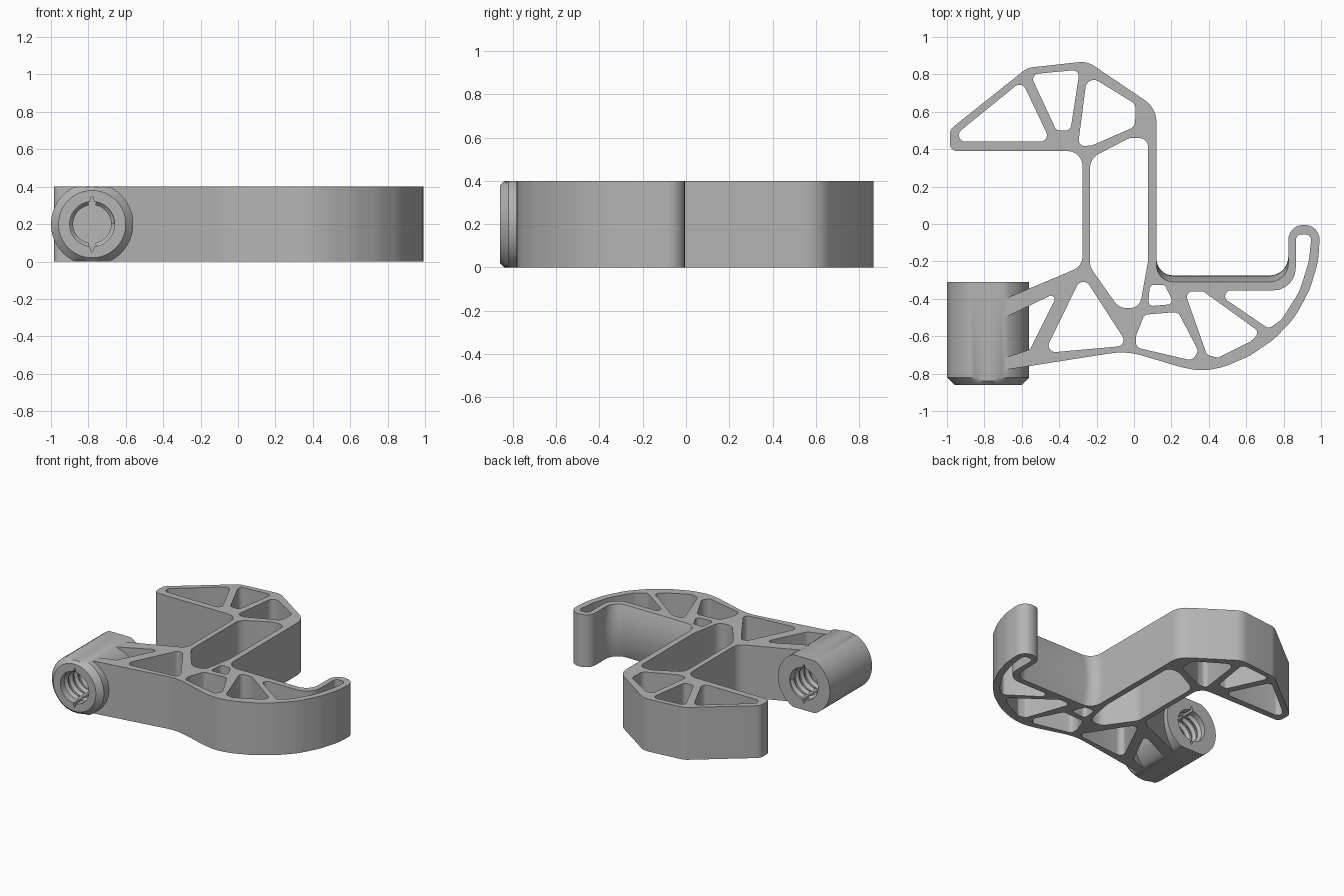
import bpy, bmesh, math
from mathutils import Vector, Matrix

cube = bpy.data.objects.get("Cube")
if cube:
    bpy.data.objects.remove(cube)

H = 0.4                                   # plate thickness
BOSS = Vector((-0.78, 0, 0.2))            # screw axis, runs along y
FRONT, BACK = -0.86, -0.31

grey = bpy.data.materials.new("grey plastic")
grey.use_nodes = True
grey.diffuse_color = (0.46, 0.46, 0.46, 1)
grey.node_tree.nodes["Principled BSDF"].inputs["Base Color"].default_value = grey.diffuse_color


def finish(name, bm):
    bmesh.ops.recalc_face_normals(bm, faces=bm.faces)
    mesh = bpy.data.meshes.new(name)
    bm.to_mesh(mesh)
    bm.free()
    mesh.materials.append(grey)
    obj = bpy.data.objects.new(name, mesh)
    bpy.context.collection.objects.link(obj)
    return obj


def smooth(obj):
    obj.data.shade_smooth()
    obj.data.set_sharp_from_angle(angle=math.radians(32))


def rounded(corners, default, steps=6):
    """Closed outline with a fillet on each corner (x, y, optional radius)."""
    out, n = [], len(corners)
    for i, c in enumerate(corners):
        p = Vector(c[:2])
        a = Vector(corners[i - 1][:2]) - p
        b = Vector(corners[(i + 1) % n][:2]) - p
        r = c[2] if len(c) > 2 else default
        half = a.angle(b) / 2
        t = min(r / math.tan(half), 0.48 * a.length, 0.48 * b.length)
        if t < 1e-3:
            out.append(p)
            continue
        r = t * math.tan(half)
        a.normalize()
        b.normalize()
        centre = p + (a + b).normalized() * (r / math.sin(half))
        s, e = p + a * t - centre, p + b * t - centre
        sweep = s.angle_signed(e)
        for k in range(steps + 1):
            out.append(centre + Matrix.Rotation(-sweep * k / steps, 2) @ s)
    return out


# Outer profile of the clamp and hook
outline = [(-.985, .39, .04), (-.985, .505, .06), (-.57, .835, .1), (-.25, .87, .12),
           (.12, .62, .14), (.12, -.31, .09), (.825, -.31, .1), (.825, -.005, .08),
           (.997, -.005, .08), (.985, -.2), (.94, -.35), (.86, -.5), (.75, -.615),
           (.62, -.705), (.48, -.765), (.36, -.787), (.25, -.765), (-.04, -.678),
           (-.69, -.78, 0), (-.69, -.715, 0), (-.555, -.67, .03), (-.40, -.36, .02),
           (-.69, -.50, 0), (-.69, -.40, 0), (-.275, -.225, .08), (-.275, .39, .08)]

# Truss windows: fillet radius and corners
windows = [
    (.035, [(-1.0, .44), (-.445, .44), (-.60, .765)]),
    (.03, [(-.555, .80), (-.29, .825), (-.34, .50), (-.415, .50)]),
    (.045, [(-.25, .80), (.01, .64), (.005, .52), (-.225, .42), (-.30, .415)]),
    (.08, [(-.235, .35), (-.025, .46), (.075, .46), (.075, -.20),
           (.03, -.45), (-.08, -.45), (-.235, -.23)]),
    (.035, [(-.295, -.31), (-.25, -.31), (-.03, -.65), (-.48, -.69)]),
    (.025, [(.085, -.325), (.165, -.325), (.205, -.41), (.19, -.43), (.075, -.44)]),
    (.035, [(.055, -.485), (.235, -.47), (.345, -.68), (.31, -.73), (.01, -.66), (.01, -.60)]),
    (.03, [(.27, -.36), (.37, -.36), (.675, -.58), (.62, -.63), (.45, -.715), (.39, -.70)]),
    (.03, [(.42, -.355), (.865, -.355, .12), (.865, -.055), (.95, -.055),
           (.935, -.2, .3), (.885, -.36, .3), (.79, -.51, .1), (.72, -.56)]),
]

# Truss frame: filled profile with windows, extruded upward
bm = bmesh.new()
loops = [rounded(outline, .4)] + [rounded(pts, r) for r, pts in windows]
for loop in loops:
    vs = [bm.verts.new((p.x, p.y, 0)) for p in loop]
    for i, v in enumerate(vs):
        bm.edges.new((vs[i - 1], v))
bmesh.ops.triangle_fill(bm, use_beauty=True, edges=bm.edges[:], normal=(0, 0, 1))
top = bmesh.ops.extrude_face_region(bm, geom=bm.faces[:])["geom"]
bmesh.ops.translate(bm, vec=(0, 0, H),
                    verts=[g for g in top if isinstance(g, bmesh.types.BMVert)])
frame = finish("truss_frame", bm)


def lathe(name, rings, flat=False, n=64):
    """Closed solid around the screw axis from (y, x radius, z radius) rings."""
    bm = bmesh.new()
    rows = []
    for y, rx, rz in rings:
        row = []
        for k in range(n):
            a = math.tau * (k + .5) / n
            z = BOSS.z + rz * math.sin(a)
            if flat:
                z = min(max(z, 0), H)
            row.append(bm.verts.new((BOSS.x + rx * math.cos(a), y, z)))
        rows.append(row)
    for lo, hi in zip(rows, rows[1:]):
        for k in range(n):
            bm.faces.new((lo[k - 1], lo[k], hi[k], hi[k - 1]))
    bm.faces.new(rows[0])
    bm.faces.new(rows[-1])
    return finish(name, bm)


# Screw boss with flats on top and bottom and a front chamfer
boss = lathe("screw_boss", [(FRONT, .18, .18), (FRONT + .02, .2, .2),
                            (FRONT + .04, .22, .22), (BACK, .22, .22)], flat=True)

# Bore and vertical relief slot cut through boss and frame
bore = lathe("bore_cutter", [(-1, .12, .12), (0, .12, .12)], n=48)
slot = lathe("slot_cutter", [(-1, .018, .15), (0, .018, .15)], n=24)
for obj in (frame, boss):
    for cutter in (bore, slot):
        mod = obj.modifiers.new("cut", 'BOOLEAN')
        mod.operation = 'DIFFERENCE'
        mod.solver = 'EXACT'
        mod.object = cutter
    bpy.context.view_layer.update()
    done = bpy.data.meshes.new_from_object(
        obj.evaluated_get(bpy.context.evaluated_depsgraph_get()))
    obj.modifiers.clear()
    obj.data = done
    smooth(obj)
for cutter in (bore, slot):
    bpy.data.objects.remove(cutter)

# Internal thread: helical ridge interrupted at the slot
bm = bmesh.new()
pitch, seg = .06, 36
turns = int((BACK - FRONT) / pitch) - 1
previous = None
for k in range(turns * seg + 1):
    a = math.tau * k / seg
    y = FRONT + .04 + pitch * k / seg
    row = [bm.verts.new((BOSS.x + r * math.cos(a), y + dy, BOSS.z + r * math.sin(a)))
           for r, dy in ((.122, -.026), (.102, -.005), (.102, .005), (.122, .026))]
    if previous and abs(math.cos(a - math.pi / seg)) > .12:
        for j in range(4):
            bm.faces.new((previous[j - 1], previous[j], row[j], row[j - 1]))
    previous = row
bmesh.ops.delete(bm, geom=[v for v in bm.verts if not v.link_faces], context='VERTS')
smooth(finish("screw_thread", bm))

# Crowned seat of the hook, bulging at mid height
bm = bmesh.new()
path = [p for p in rounded([(.12, 0, 0), (.12, -.31, .09), (.825, -.31, .1), (.825, 0, 0)], 0, 8)
        if p.y < -.15]
levels = 12
grid = []
for p in path:
    grid.append([bm.verts.new((p.x, p.y + .035 * (1 - (2 * j / levels - 1) ** 2), H * j / levels))
                 for j in range(levels + 1)])
for lo, hi in zip(grid, grid[1:]):
    for j in range(levels):
        bm.faces.new((lo[j], hi[j], hi[j + 1], lo[j + 1]))
seat = finish("hook_seat", bm)
if sum(f.normal.y * f.area for f in seat.data.polygons) < 0:
    seat.data.flip_normals()
smooth(seat)
